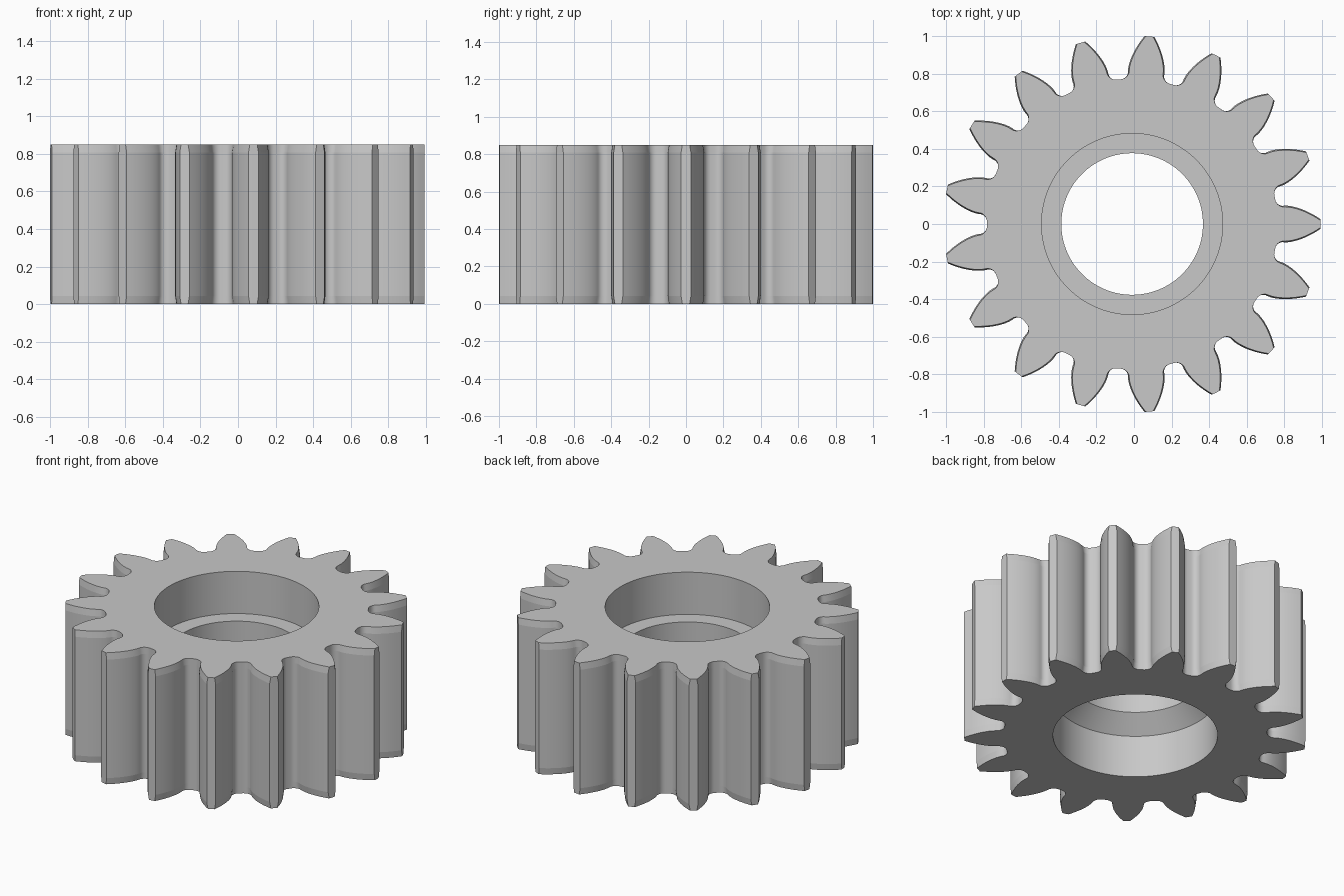
import bpy, bmesh, math

cube = bpy.data.objects.get("Cube")
if cube:
    bpy.data.objects.remove(cube, do_unlink=True)

TEETH = 17
HEIGHT = 0.85
CENTRE_X = -0.01
TIP, BASE, ROOT = 1.003, 0.8166, 0.773   # tooth radii
BASE_HALF_ANGLE = 0.12                   # half tooth angle at the base radius
FILLET = 0.04
GAP_HALF = 0.053                         # half gap width at the tooth foot
RELIEF, RELIEF_HEIGHT = 0.007, 0.042     # flanks thinned towards both ends


def half_tooth():
    """(angle from tooth centre, radius) from the tip corner to the root."""
    points = []
    steps = 9
    for i in range(steps + 1):           # involute flank
        r = TIP + (BASE - TIP) * i / steps
        a = math.acos(min(1.0, BASE / r))
        points.append((BASE_HALF_ANGLE - (math.tan(a) - a), r))
    for i in range(1, 8):                # rounded foot
        t = math.pi / 2 * i / 7
        u = GAP_HALF - FILLET + FILLET * math.cos(t)
        v = ROOT + FILLET - FILLET * math.sin(t)
        points.append((math.pi / TEETH - math.atan2(u, v), math.hypot(u, v)))
    return points


def gear_outline(relief):
    """Whole outline as (angle, radius), counter-clockwise."""
    side = []
    for a, r in half_tooth():
        weight = min(1.0, max(0.0, (r - ROOT) / FILLET))
        side.append((a - relief * weight / r, r))
    tooth = [(-a, r) for a, r in reversed(side)] + [(0.0, TIP)] + side
    return [(a + k * math.tau / TEETH, r) for k in range(TEETH) for a, r in tooth]


bm = bmesh.new()


def ring(outline, z):
    return [bm.verts.new((CENTRE_X + r * math.cos(a), r * math.sin(a), z))
            for a, r in outline]


# Toothed outside, bottom to top
full, thin = gear_outline(0), gear_outline(RELIEF)
rings = [ring(thin, 0), ring(full, RELIEF_HEIGHT),
         ring(full, HEIGHT - RELIEF_HEIGHT), ring(thin, HEIGHT)]

# Stepped bore, top to bottom: recess, flat ledge, bore, cone, recess
WIDE, NARROW = 0.482, 0.377
bore = [(WIDE, HEIGHT), (WIDE, 0.577), (NARROW, 0.577),
        (NARROW, 0.375), (WIDE, 0.273), (WIDE, 0)]
rings += [ring([(a, radius) for a, r in full], z) for radius, z in bore]

# Join each ring to the next, the last one back to the first
for lower, upper in zip(rings, rings[1:] + rings[:1]):
    n = len(lower)
    for i in range(n):
        j = (i + 1) % n
        bm.faces.new((lower[i], lower[j], upper[j], upper[i]))

# Crisp line where the end relief begins
for loop in rings[1:3]:
    for i, v in enumerate(loop):
        edge = bm.edges.get((v, loop[(i + 1) % len(loop)]))
        edge.smooth = False

bmesh.ops.recalc_face_normals(bm, faces=bm.faces)
mesh = bpy.data.meshes.new("spur_gear")
bm.to_mesh(mesh)
bm.free()

gear = bpy.data.objects.new("spur_gear", mesh)
bpy.context.collection.objects.link(gear)

# Plain grey metal
colour = (0.58, 0.58, 0.58, 1.0)
steel = bpy.data.materials.new("grey_steel")
steel.use_nodes = True
steel.diffuse_color = colour
for node in steel.node_tree.nodes:
    if node.type == 'BSDF_PRINCIPLED':
        node.inputs["Base Color"].default_value = colour
mesh.materials.append(steel)

bpy.ops.object.select_all(action='DESELECT')
gear.select_set(True)
bpy.context.view_layer.objects.active = gear
bpy.ops.object.shade_smooth_by_angle(angle=math.radians(30))
